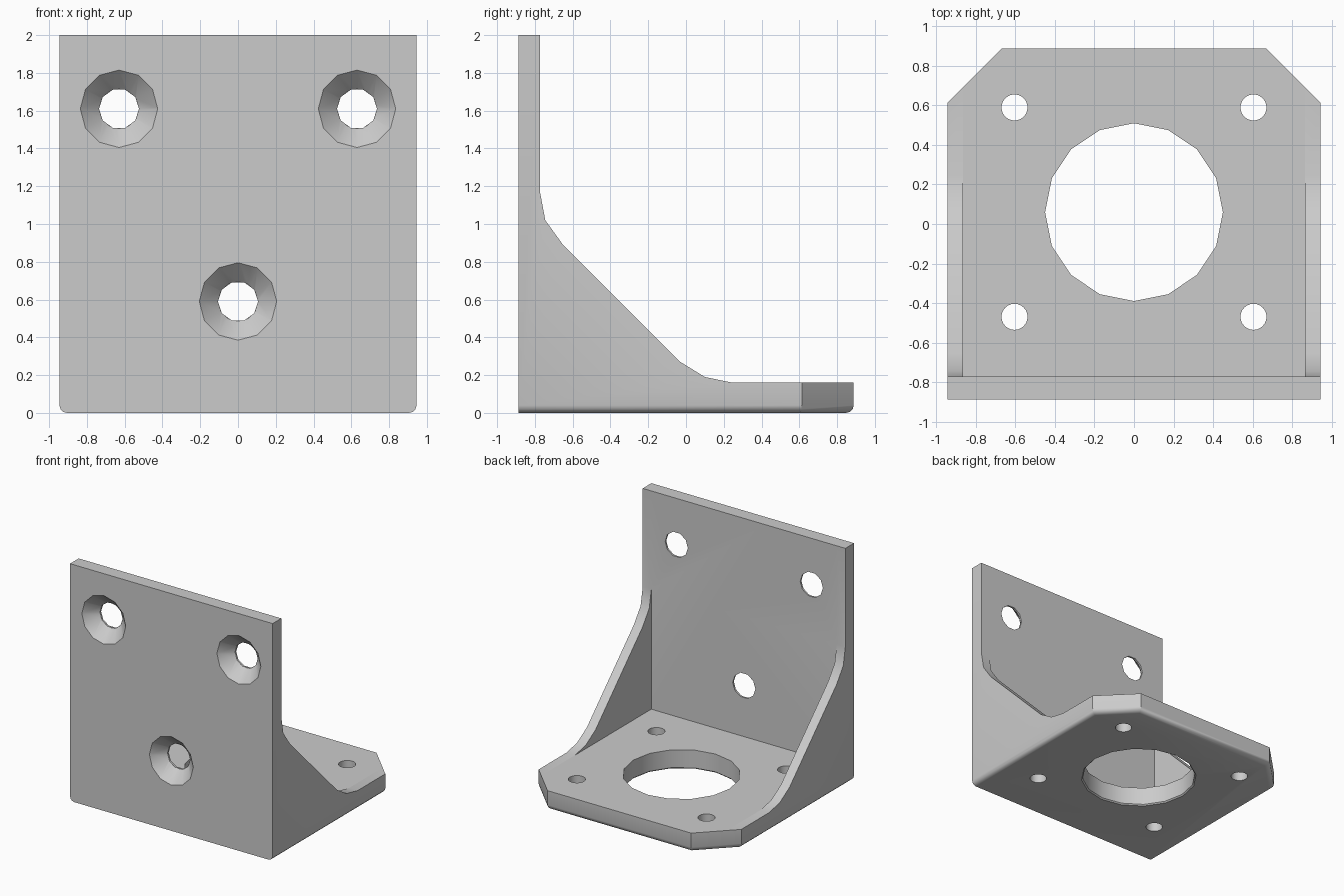
import bpy, bmesh, math
from mathutils import Matrix, Vector

default = bpy.data.objects.get("Cube")
if default:
    bpy.data.objects.remove(default, do_unlink=True)

HALF_W, HALF_D, HEIGHT = 0.945, 0.888, 2.0
WALL_Y, BASE_Z, RIB_X = -0.773, 0.16, 0.865


def make_object(name, bm):
    bmesh.ops.recalc_face_normals(bm, faces=bm.faces)
    mesh = bpy.data.meshes.new(name)
    bm.to_mesh(mesh)
    bm.free()
    obj = bpy.data.objects.new(name, mesh)
    bpy.context.collection.objects.link(obj)
    return obj


def round_cutter(sides, r1, r2, depth, place):
    bm = bmesh.new()
    bmesh.ops.create_cone(bm, cap_ends=True, segments=sides, radius1=r1,
                          radius2=r2, depth=depth, matrix=place)
    return make_object("hole_cutter", bm)


# Side profile of wall, ribs and base, extruded across the width
profile = [(-HALF_D, 0), (HALF_D, 0), (HALF_D, BASE_Z), (0.245, BASE_Z),
           (0.10, 0.19), (-0.03, 0.27), (-0.655, 0.895), (-0.745, 1.02),
           (WALL_Y, 1.17), (WALL_Y, HEIGHT), (-HALF_D, HEIGHT)]
bm = bmesh.new()
side = bm.faces.new([bm.verts.new((-HALF_W, y, z)) for y, z in profile])
grown = bmesh.ops.extrude_face_region(bm, geom=[side])["geom"]
bmesh.ops.translate(bm, vec=(2 * HALF_W, 0, 0),
                    verts=[v for v in grown if isinstance(v, bmesh.types.BMVert)])
bmesh.ops.recalc_face_normals(bm, faces=bm.faces)

# Clipped rear corners
for s in (-1, 1):
    geom = bm.verts[:] + bm.edges[:] + bm.faces[:]
    cut = bmesh.ops.bisect_plane(bm, geom=geom, plane_co=(s * 0.67, HALF_D, 0),
                                 plane_no=(s, 1, 0), clear_outer=True)["geom_cut"]
    bmesh.ops.holes_fill(bm, edges=[e for e in cut if isinstance(e, bmesh.types.BMEdge)])

# Rounded underside edges, leaving the front edge square
bottom = [e for e in bm.edges if all(v.co.z < 0.001 for v in e.verts)
          and not all(v.co.y < -HALF_D + 0.001 for v in e.verts)]
bmesh.ops.bevel(bm, geom=bottom, offset=0.04, segments=3, profile=0.5, affect='EDGES')
bracket = make_object("corner_bracket", bm)

# Space between the two ribs
cutters = []
bm = bmesh.new()
bmesh.ops.create_cube(bm, size=1)
size = Vector((2 * RIB_X, 3, 3))
bmesh.ops.transform(bm, verts=bm.verts, matrix=Matrix.Translation(
    (0, WALL_Y + 1.5, BASE_Z + 1.5)) @ Matrix.Diagonal(size).to_4x4())
cutters.append(make_object("rib_space_cutter", bm))

# Large centre opening with a small lower chamfer
cutters.append(round_cutter(16, 0.45, 0.45, 1, Matrix.Translation((0, 0.06, 0))))
cutters.append(round_cutter(16, 0.48, 0.44, 0.04, Matrix.Translation((0, 0.06, 0))))

# Four base holes
for x in (-0.605, 0.605):
    for y in (-0.47, 0.59):
        cutters.append(round_cutter(24, 0.066, 0.066, 1, Matrix.Translation((x, y, 0))))

# Three countersunk wall holes
facing = Matrix.Rotation(math.pi / 2, 4, 'X')
spin = Matrix.Rotation(math.pi / 2, 4, 'Z')
for x, z in ((-0.63, 1.61), (0.63, 1.61), (0, 0.59)):
    cutters.append(round_cutter(12, 0.105, 0.215, 0.11,
                   Matrix.Translation((x, -HALF_D + 0.045, z)) @ facing))
    cutters.append(round_cutter(10, 0.106, 0.106, 0.4,
                   Matrix.Translation((x, -HALF_D + 0.05, z)) @ facing @ spin))

# Cut everything and drop the cutters
bpy.ops.object.select_all(action='DESELECT')
bpy.context.view_layer.objects.active = bracket
bracket.select_set(True)
for cutter in cutters:
    cutter.hide_render = True
    mod = bracket.modifiers.new("cut", 'BOOLEAN')
    mod.operation, mod.solver, mod.object = 'DIFFERENCE', 'EXACT', cutter
    bpy.ops.object.modifier_apply(modifier=mod.name)
    bpy.data.objects.remove(cutter, do_unlink=True)

# Plain grey finish
grey = bpy.data.materials.new("light_grey")
grey.use_nodes = True
grey.diffuse_color = (0.6, 0.6, 0.6, 1)
grey.node_tree.nodes["Principled BSDF"].inputs["Base Color"].default_value = (0.6, 0.6, 0.6, 1)
bracket.data.materials.clear()
bracket.data.materials.append(grey)
bpy.ops.object.shade_smooth_by_angle(angle=math.radians(40))
